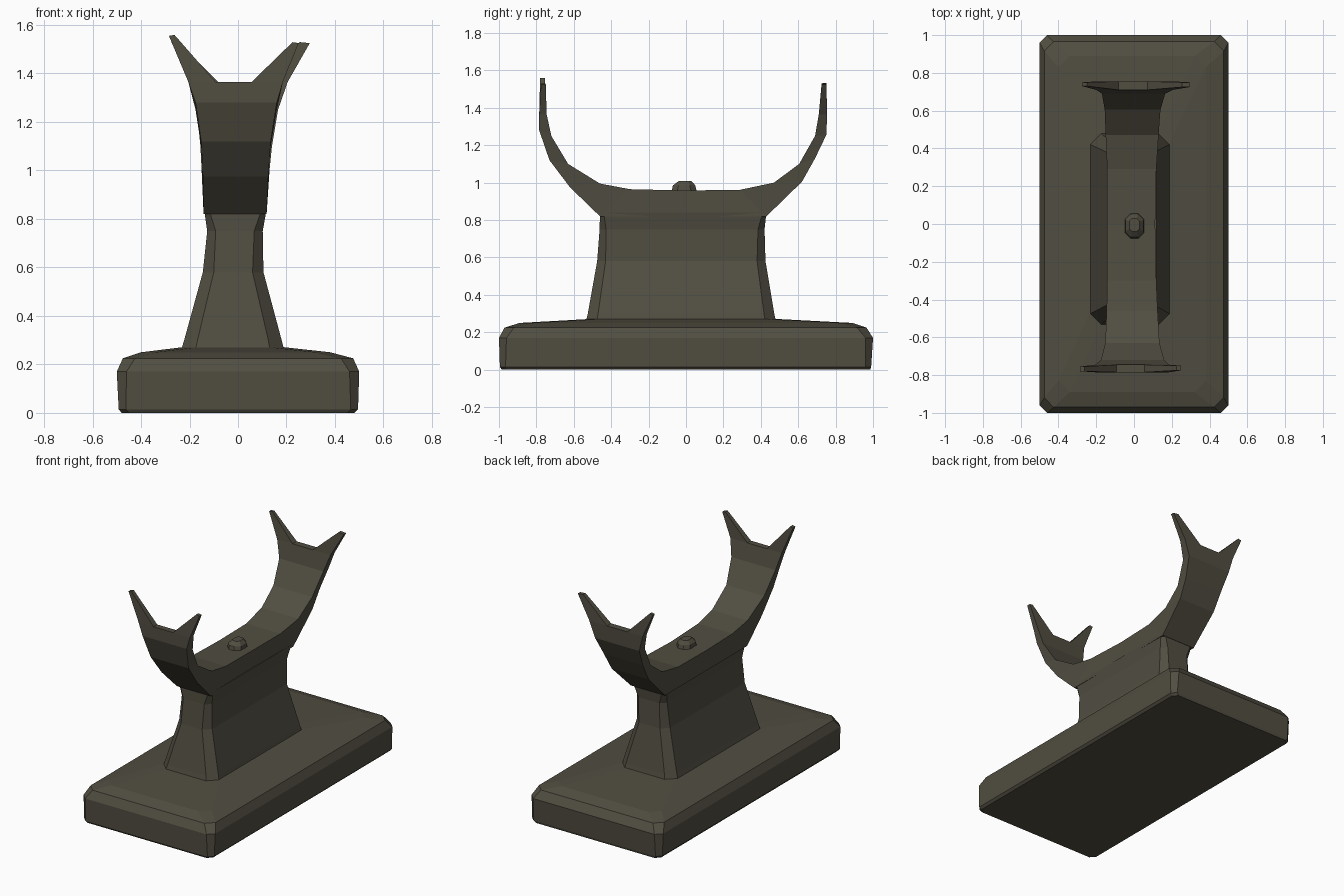
import bpy, bmesh

mat = bpy.data.materials.new("dark olive bronze")
mat.diffuse_color = (0.082, 0.075, 0.053, 1)


def finish(name, bm):
    bmesh.ops.recalc_face_normals(bm, faces=bm.faces)
    me = bpy.data.meshes.new(name)
    bm.to_mesh(me)
    bm.free()
    me.materials.append(mat)
    ob = bpy.data.objects.new(name, me)
    bpy.context.collection.objects.link(ob)
    return ob


def loft(name, rings):
    """Stack of chamfered rectangles: (z, x0, x1, y0, y1, chamfer)."""
    bm = bmesh.new()
    loops = []
    for z, x0, x1, y0, y1, c in rings:
        pts = [(x0 + c, y0), (x1 - c, y0), (x1, y0 + c), (x1, y1 - c),
               (x1 - c, y1), (x0 + c, y1), (x0, y1 - c), (x0, y0 + c)]
        loops.append([bm.verts.new((x, y, z)) for x, y in pts])
    for a, b in zip(loops, loops[1:]):
        for i in range(8):
            j = (i + 1) % 8
            bm.faces.new((a[i], a[j], b[j], b[i]))
    bm.faces.new(loops[0])
    bm.faces.new(loops[-1])
    return finish(name, bm)


# Worn slab base
loft("base", [(0.0, -0.48, 0.48, -0.985, 0.985, 0.03),
              (0.015, -0.492, 0.495, -0.995, 0.99, 0.03),
              (0.17, -0.5, 0.5, -1.0, 1.0, 0.04),
              (0.225, -0.475, 0.475, -0.97, 0.965, 0.05),
              (0.25, -0.40, 0.38, -0.89, 0.89, 0.06),
              (0.272, -0.22, 0.18, -0.50, 0.47, 0.06)])

# Tapered pedestal
loft("pedestal", [(0.24, -0.24, 0.195, -0.54, 0.485, 0.06),
                  (0.30, -0.222, 0.18, -0.525, 0.472, 0.055),
                  (0.58, -0.145, 0.105, -0.475, 0.425, 0.045),
                  (0.75, -0.127, 0.102, -0.462, 0.42, 0.035),
                  (0.84, -0.14, 0.118, -0.46, 0.43, 0.02)])

# Saddle with two upswept forked ends
# stations: lower y, lower z, upper y, upper z, left x, right x
stations = [
    (-0.785, 1.365, -0.745, 1.365, -0.205, 0.185),
    (-0.785, 1.28, -0.72, 1.25, -0.175, 0.16),
    (-0.73, 1.12, -0.63, 1.10, -0.152, 0.135),
    (-0.62, 0.975, -0.46, 0.995, -0.145, 0.125),
    (-0.46, 0.82, -0.30, 0.965, -0.142, 0.118),
    (0.0, 0.82, 0.0, 0.958, -0.142, 0.112),
    (0.43, 0.82, 0.29, 0.962, -0.142, 0.118),
    (0.62, 1.005, 0.47, 1.0, -0.15, 0.13),
    (0.69, 1.13, 0.605, 1.10, -0.155, 0.14),
    (0.75, 1.255, 0.69, 1.25, -0.17, 0.165),
    (0.755, 1.365, 0.71, 1.365, -0.20, 0.205),
]
bm = bmesh.new()
rows = []
for ly, lz, uy, uz, x0, x1 in stations:
    xs = (x0, x0 + (x1 - x0) * 0.29, x0 + (x1 - x0) * 0.67, x1)
    rows.append(([bm.verts.new((x, ly, lz)) for x in xs],
                 [bm.verts.new((x, uy, uz)) for x in xs]))
for (l0, u0), (l1, u1) in zip(rows, rows[1:]):
    for k in range(3):
        bm.faces.new((l0[k], l0[k + 1], l1[k + 1], l1[k]))
        bm.faces.new((u0[k], u0[k + 1], u1[k + 1], u1[k]))
    for k in (0, 3):
        bm.faces.new((l0[k], l1[k], u1[k], u0[k]))

# Prongs: outer and inner tip x, tip z, lower and upper tip y
tips = {0: ((-0.285, -0.262, 1.555, -0.78, -0.755), (0.25, 0.225, 1.525, -0.775, -0.75)),
        -1: ((-0.275, -0.25, 1.53, 0.75, 0.73), (0.296, 0.255, 1.525, 0.75, 0.725))}
for end, pair in tips.items():
    lo, up = rows[end]
    bm.faces.new((lo[1], lo[2], up[2], up[1]))
    for (o, i), (xo, xi, z, yl, yu) in zip(((0, 1), (3, 2)), pair):
        root = [lo[o], lo[i], up[i], up[o]]
        tip = [bm.verts.new(p) for p in ((xo, yl, z), (xi, yl, z + 0.004),
                                         (xi, yu, z + 0.004), (xo, yu, z))]
        for k in range(4):
            j = (k + 1) % 4
            bm.faces.new((root[k], root[j], tip[j], tip[k]))
        bm.faces.new(tip)
finish("forked_saddle", bm)

# Small knob on the saddle
loft("top_knob", [(0.94, -0.05, 0.055, -0.08, 0.06, 0.03),
                  (0.985, -0.045, 0.05, -0.07, 0.05, 0.03),
                  (1.008, -0.025, 0.03, -0.04, 0.03, 0.015)])
